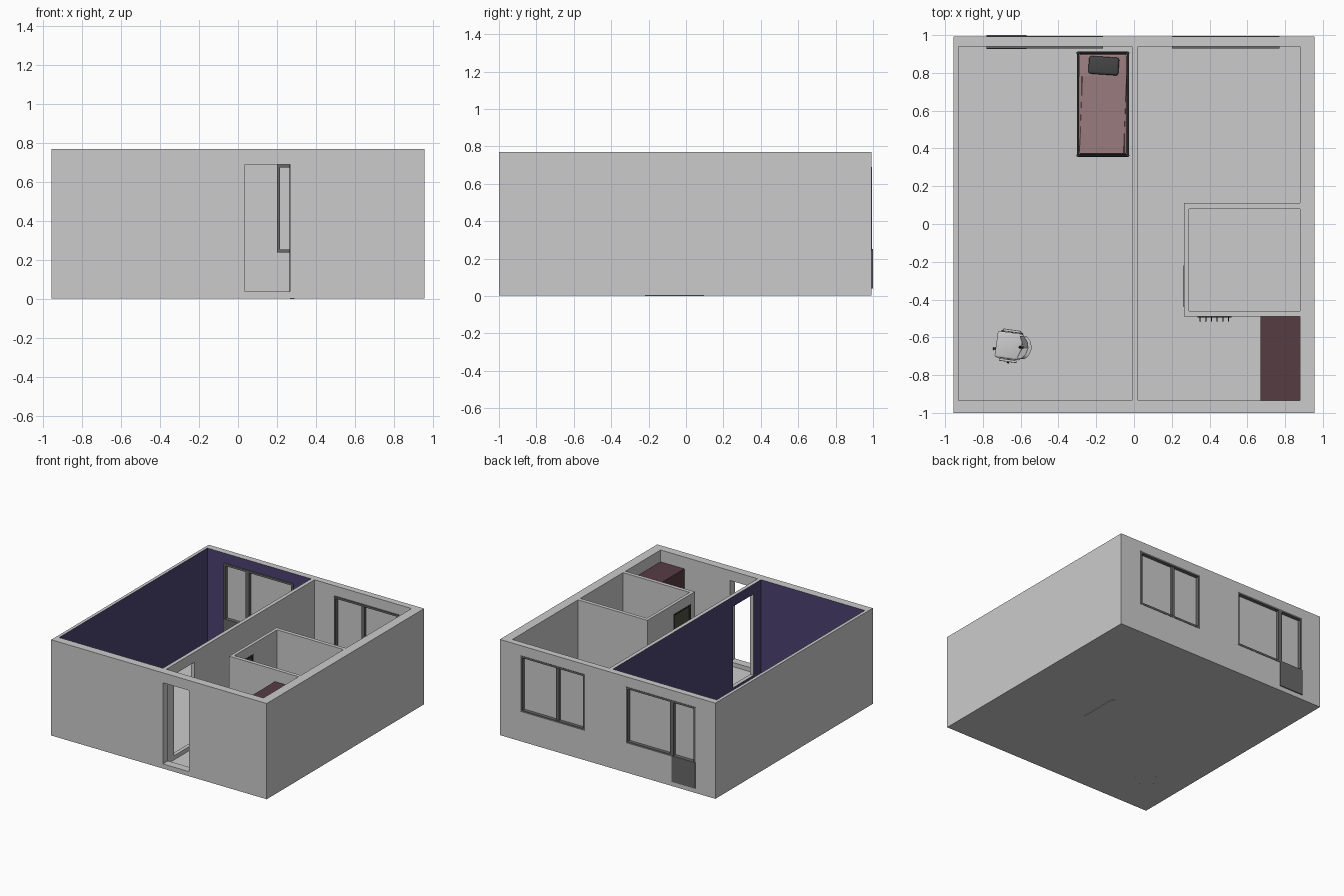
import bpy, bmesh, math
from mathutils import Matrix, Vector

if "Cube" in bpy.data.objects:
    bpy.data.objects.remove(bpy.data.objects["Cube"])

def material(name, r, g, b):
    m = bpy.data.materials.new(name)
    m.diffuse_color = (r, g, b, 1)
    m.use_nodes = True
    m.node_tree.nodes["Principled BSDF"].inputs["Base Color"].default_value = m.diffuse_color
    return m

NAVY = material("navy_paint", 0.07, 0.055, 0.165)
MAROON = material("maroon_wood", 0.092, 0.045, 0.057)
FRAME = material("dark_frame", 0.14, 0.14, 0.14)
METAL = material("black_metal", 0.03, 0.03, 0.03)
OLIVE = material("olive_door", 0.08, 0.08, 0.055)
COVER = material("dusty_cover", 0.32, 0.2, 0.21)
PILLOW = material("charcoal", 0.06, 0.06, 0.06)

def finish(name, bm, mat=None, matrix=None):
    bmesh.ops.recalc_face_normals(bm, faces=bm.faces)
    me = bpy.data.meshes.new(name)
    bm.to_mesh(me)
    bm.free()
    ob = bpy.data.objects.new(name, me)
    bpy.context.collection.objects.link(ob)
    if mat:
        me.materials.append(mat)
    if matrix:
        ob.matrix_world = matrix
    return ob

def add_box(bm, x0, x1, y0, y1, z0, z1):
    m = Matrix.Translation(((x0 + x1) / 2, (y0 + y1) / 2, (z0 + z1) / 2))
    bmesh.ops.create_cube(bm, size=1, matrix=m @ Matrix.Diagonal((x1 - x0, y1 - y0, z1 - z0, 1)))

def boxes(name, dims, mat=None, matrix=None, bevel=0):
    bm = bmesh.new()
    for d in dims:
        add_box(bm, *d)
    if bevel:
        bmesh.ops.bevel(bm, geom=bm.edges[:], offset=bevel, segments=3, profile=0.5, affect='EDGES')
    return finish(name, bm, mat, matrix)

def rods(name, segs, r, mat=None, matrix=None, sides=10):
    bm = bmesh.new()
    for a, b in segs:
        a, b = Vector(a), Vector(b)
        m = Matrix.Translation((a + b) / 2) @ (b - a).to_track_quat('Z', 'Y').to_matrix().to_4x4()
        bmesh.ops.create_cone(bm, cap_ends=True, segments=sides, radius1=r, radius2=r,
                              depth=(b - a).length, matrix=m)
    return finish(name, bm, mat, matrix)

def carve(ob, cuts):
    for i, c in enumerate(cuts):
        cutter = boxes("cutter", [c])
        cutter.hide_render = True
        mod = ob.modifiers.new("cut", 'BOOLEAN')
        mod.operation, mod.solver, mod.object = 'DIFFERENCE', 'EXACT', cutter
        bpy.context.view_layer.update()
        me = bpy.data.meshes.new_from_object(ob.evaluated_get(bpy.context.evaluated_depsgraph_get()))
        ob.modifiers.clear()
        ob.data = me
        bpy.data.objects.remove(cutter)

# House shell with two rooms, doors and window openings
X0, X1, Y0, Y1, H = -0.955, 0.955, -1.0, 0.992, 0.77
shell = boxes("house_shell", [(X0, X1, Y0, Y1, 0.003, H)])
carve(shell, [
    (-0.93, -0.01, -0.935, 0.94, 0.007, 1),
    (0.02, 0.88, -0.935, 0.94, 0.007, 1),
    (0.035, 0.265, -1.1, -0.9, 0.04, 0.69),
    (-0.1, 0.1, -0.84, -0.58, 0.04, 0.69),
    (0.2, 0.77, 0.9, 1.1, 0.24, 0.69),
    (-0.78, -0.165, 0.9, 1.1, 0.24, 0.69),
    (-0.78, -0.57, 0.9, 1.1, 0.04, 0.3),
])

# Navy paint on the walls of the left room
me = shell.data
me.materials.clear()
me.materials.append(material("plaster", 0.8, 0.8, 0.8))
me.materials.append(NAVY)
for p in me.polygons:
    c, n = p.center, p.normal
    on_x = abs(n.x) > 0.9 and min(abs(c.x + 0.93), abs(c.x + 0.01)) < 1e-3
    on_y = abs(n.y) > 0.9 and min(abs(c.y + 0.935), abs(c.y - 0.94)) < 1e-3 and c.x < 0
    p.material_index = 1 if on_x or on_y else 0

# Bathroom walls, footing and door
bath = boxes("bathroom_walls", [(0.265, 0.88, -0.49, 0.11, 0.005, H)])
carve(bath, [(0.29, 0.9, -0.46, 0.08, -0.1, 1), (0.2, 0.28, -0.44, -0.22, 0.04, 0.69),
             (0.275, 0.3, -0.44, -0.22, 0.04, 0.69)])
boxes("bathroom_wall_footing", [(0.265, 0.29, -0.22, 0.095, 0, 0.005)])

def ring_x(x0, x1, y0, y1, z0, z1, t):
    return [(x0, x1, y0, y0 + t, z0, z1), (x0, x1, y1 - t, y1, z0, z1),
            (x0, x1, y0 + t, y1 - t, z0, z0 + t), (x0, x1, y0 + t, y1 - t, z1 - t, z1)]

boxes("bathroom_door_frame", ring_x(0.263, 0.292, -0.44, -0.22, 0.04, 0.69, 0.012), METAL)
boxes("bathroom_door", [(0.272, 0.284, -0.428, -0.232, 0.052, 0.678)], OLIVE)

# Windows and balcony door
def window(name, x0, x1, z0, z1, mullions=()):
    t, ya, yb = 0.015, 0.93, 0.995
    dims = [(x0, x0 + t, ya, yb, z0, z1), (x1 - t, x1, ya, yb, z0, z1),
            (x0 + t, x1 - t, ya, yb, z0, z0 + t), (x0 + t, x1 - t, ya, yb, z1 - t, z1)]
    dims += [(m - 0.013, m + 0.013, 0.94, 0.985, z0 + t, z1 - t) for m in mullions]
    boxes(name + "_frame", dims, FRAME)
    boxes(name + "_glass", [(x0 + t, x1 - t, 0.957, 0.967, z0 + t, z1 - t)])

window("right_window", 0.2, 0.77, 0.24, 0.69, [0.45])
window("left_window", -0.57, -0.165, 0.24, 0.69)
window("balcony_door", -0.78, -0.57, 0.04, 0.69)
boxes("balcony_door_panel", [(-0.78, -0.57, 0.927, 1.0, 0.04, 0.25)], FRAME)

# Wardrobe
boxes("wardrobe", [(0.67, 0.88, -0.935, -0.49, 0.007, 0.675)], MAROON)

# Coat rack on the bathroom wall
boxes("coat_rack_board", [(0.335, 0.515, -0.496, -0.49, 0.44, 0.465)], METAL)
hooks = []
for i in range(6):
    x = 0.35 + i * 0.03
    hooks += [((x, -0.493, 0.45), (x, -0.513, 0.44)), ((x, -0.513, 0.44), (x, -0.515, 0.455))]
rods("coat_hooks", hooks, 0.003, METAL, sides=6)

# Bed
L, R, FOOT, HEAD, BASE = -0.297, -0.032, 0.363, 0.905, 0.007
frame = []
for y, h in ((FOOT, 0.18), (HEAD, 0.27)):
    frame += [((x, y, BASE), (x, y, h)) for x in (L, R)]
    frame += [((L, y, z), (R, y, z)) for z in (0.09, h - 0.01)]
rods("bed_posts", frame, 0.008, METAL)
bars = []
for y, h in ((FOOT, 0.17), (HEAD, 0.26)):
    bars += [((L + (R - L) * i / 7, y, 0.09), (L + (R - L) * i / 7, y, h)) for i in range(1, 7)]
rods("bed_bars", bars, 0.003, METAL, sides=6)
boxes("bed_side_rails", [(x - 0.005, x + 0.005, FOOT, HEAD, 0.07, 0.1) for x in (L, R)], METAL)
boxes("mattress", [(L + 0.006, R - 0.006, FOOT + 0.008, HEAD - 0.008, 0.085, 0.135)], COVER, bevel=0.008)
bm = bmesh.new()
add_box(bm, L + 0.004, R - 0.004, FOOT + 0.01, 0.78, 0.12, 0.142)
for v in bm.verts:
    if v.co.z > 0.13:
        v.co.x += 0.012 if v.co.x < -0.16 else -0.012
        v.co.x += 0.008 * (v.co.y - 0.57) / 0.2
finish("blanket", bm, COVER)
turn = Matrix.Translation((-0.16, 0.838, 0.152)) @ Matrix.Rotation(math.radians(-4), 4, 'Z')
boxes("pillow", [(-0.08, 0.08, -0.047, 0.047, -0.016, 0.016)], PILLOW, turn, bevel=0.013)

# Office chair on a five-star base
M = Matrix.Translation((-0.655, -0.645, 0.003)) @ Matrix.Rotation(math.radians(-8), 4, 'Z')
chair = [boxes("chair_seat", [(-0.075, 0.062, -0.07, 0.07, 0.125, 0.15)], None, M, 0.01)]
lean = M @ Matrix.Translation((0.075, 0, 0.225)) @ Matrix.Rotation(math.radians(12), 4, 'Y')
bm = bmesh.new()
add_box(bm, -0.01, 0.01, -0.06, 0.06, -0.065, 0.075)
bmesh.ops.bevel(bm, geom=[e for e in bm.edges if abs(e.verts[0].co.x - e.verts[1].co.x) > 0.01],
                offset=0.03, segments=5, profile=0.5, affect='EDGES')
bmesh.ops.bisect_plane(bm, geom=bm.verts[:] + bm.edges[:] + bm.faces[:],
                       plane_co=(0, 0, 0), plane_no=(0, 1, 0))
for v in bm.verts:
    v.co.x += 0.014 - 8 * v.co.y ** 2
chair.append(finish("chair_back", bm, None, lean))
chair.append(boxes("chair_armrests", [(-0.05, 0.045, s * 0.079 - 0.007, s * 0.079 + 0.007, 0.195, 0.207)
                                      for s in (-1, 1)], None, M, 0.004))
posts = [((0, 0, 0.03), (0, 0, 0.13)), ((0.04, 0, 0.128), (0.072, 0, 0.19))]
for s in (-1, 1):
    posts += [((0.0, s * 0.05, 0.128), (0.0, s * 0.079, 0.135)), ((0.0, s * 0.079, 0.133), (0.0, s * 0.079, 0.197))]
chair.append(rods("chair_posts", posts, 0.006, METAL, M))
legs, wheels = [], []
for k in range(5):
    a = math.radians(198 + 72 * k)
    c, s = math.cos(a), math.sin(a)
    legs.append(((0, 0, 0.035), (0.082 * c, 0.082 * s, 0.022)))
    wheels.append(((0.082 * c - 0.006 * s, 0.082 * s + 0.006 * c, 0.01),
                   (0.082 * c + 0.006 * s, 0.082 * s - 0.006 * c, 0.01)))
chair.append(rods("chair_star_base", legs, 0.005, METAL, M, 8))
chair.append(rods("chair_wheels", wheels, 0.0105, METAL, M, 12))

# Smooth the rounded parts
for ob in bpy.context.scene.objects:
    ob.select_set(ob in chair or ob.name.startswith(("bed_posts", "pillow", "mattress")))
bpy.context.view_layer.objects.active = chair[0]
bpy.ops.object.shade_smooth_by_angle(angle=math.radians(35))
